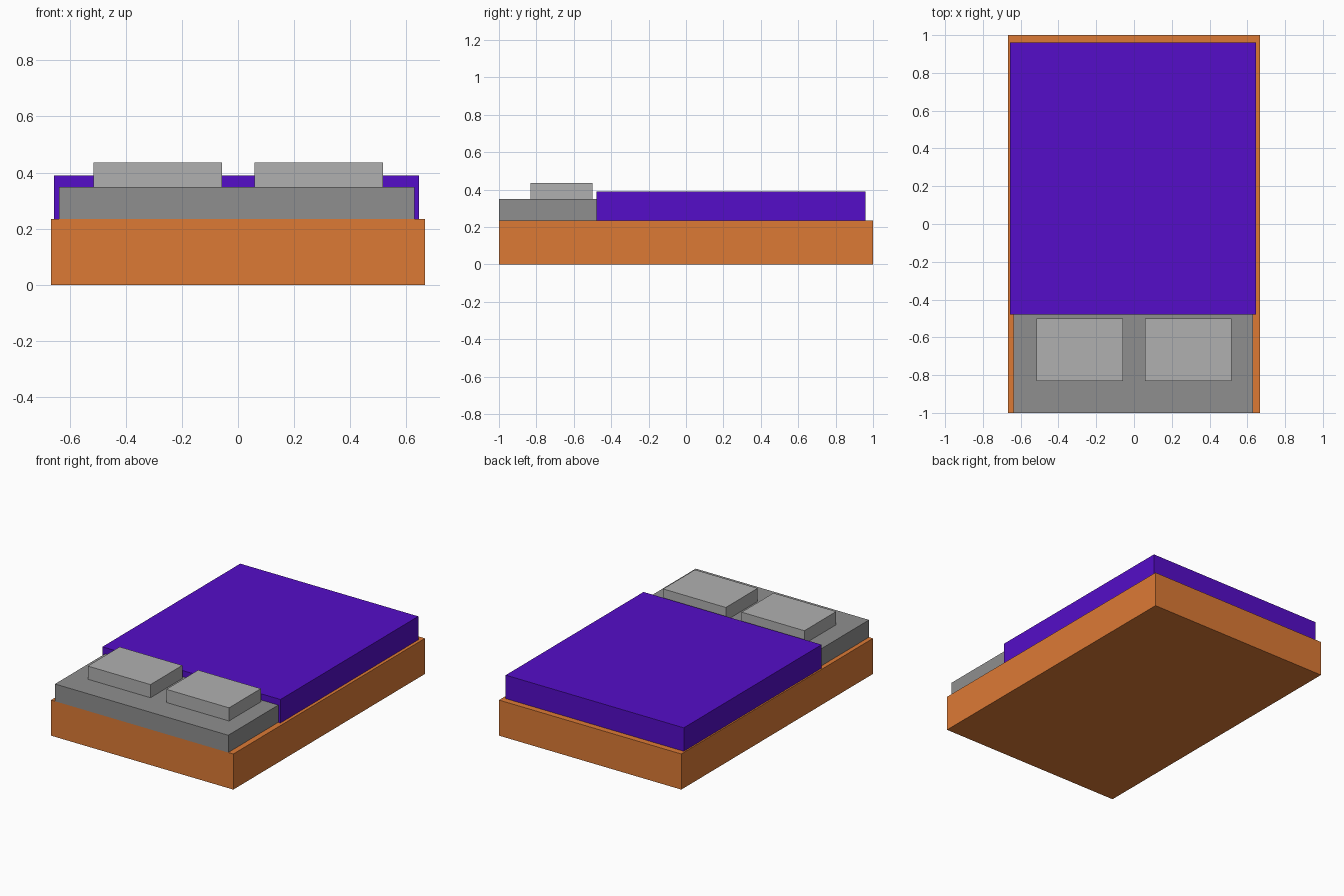
import bpy

if "Cube" in bpy.data.objects:
    bpy.data.objects.remove(bpy.data.objects["Cube"])


def material(name, rgb):
    mat = bpy.data.materials.new(name)
    mat.diffuse_color = (*rgb, 1)
    mat.use_nodes = True
    mat.node_tree.nodes["Principled BSDF"].inputs["Base Color"].default_value = mat.diffuse_color
    return mat


def box(name, x, y, z, mat):
    """Axis-aligned box from (min, max) ranges."""
    ranges = (x, y, z)
    bpy.ops.mesh.primitive_cube_add(size=1, location=[(a + b) / 2 for a, b in ranges])
    obj = bpy.context.object
    obj.name = name
    obj.scale = [b - a for a, b in ranges]
    bpy.ops.object.transform_apply(location=False, rotation=False, scale=True)
    obj.data.materials.append(mat)
    return obj


wood = material("wood", (0.72, 0.195, 0.036))
purple = material("purple", (0.09, 0.004, 0.58))
sheet = material("sheet", (0.275, 0.275, 0.275))
linen = material("linen", (0.434, 0.434, 0.434))

BASE_TOP, MATTRESS_TOP = 0.235, 0.349

# Solid bed base
box("bed_base", (-0.666, 0.666), (-1, 1), (0, BASE_TOP), wood)

# Mattress, running on under the blanket
box("mattress", (-0.637, 0.629), (-1, 0.94), (BASE_TOP, MATTRESS_TOP), sheet)

# Blanket draped down to the base
box("blanket", (-0.656, 0.645), (-0.478, 0.96), (BASE_TOP, 0.39), purple)

# Pair of pillows
for side, x0 in (("left", -0.515), ("right", 0.059)):
    box(f"pillow_{side}", (x0, x0 + 0.458), (-0.832, -0.5), (MATTRESS_TOP, 0.436), linen)
